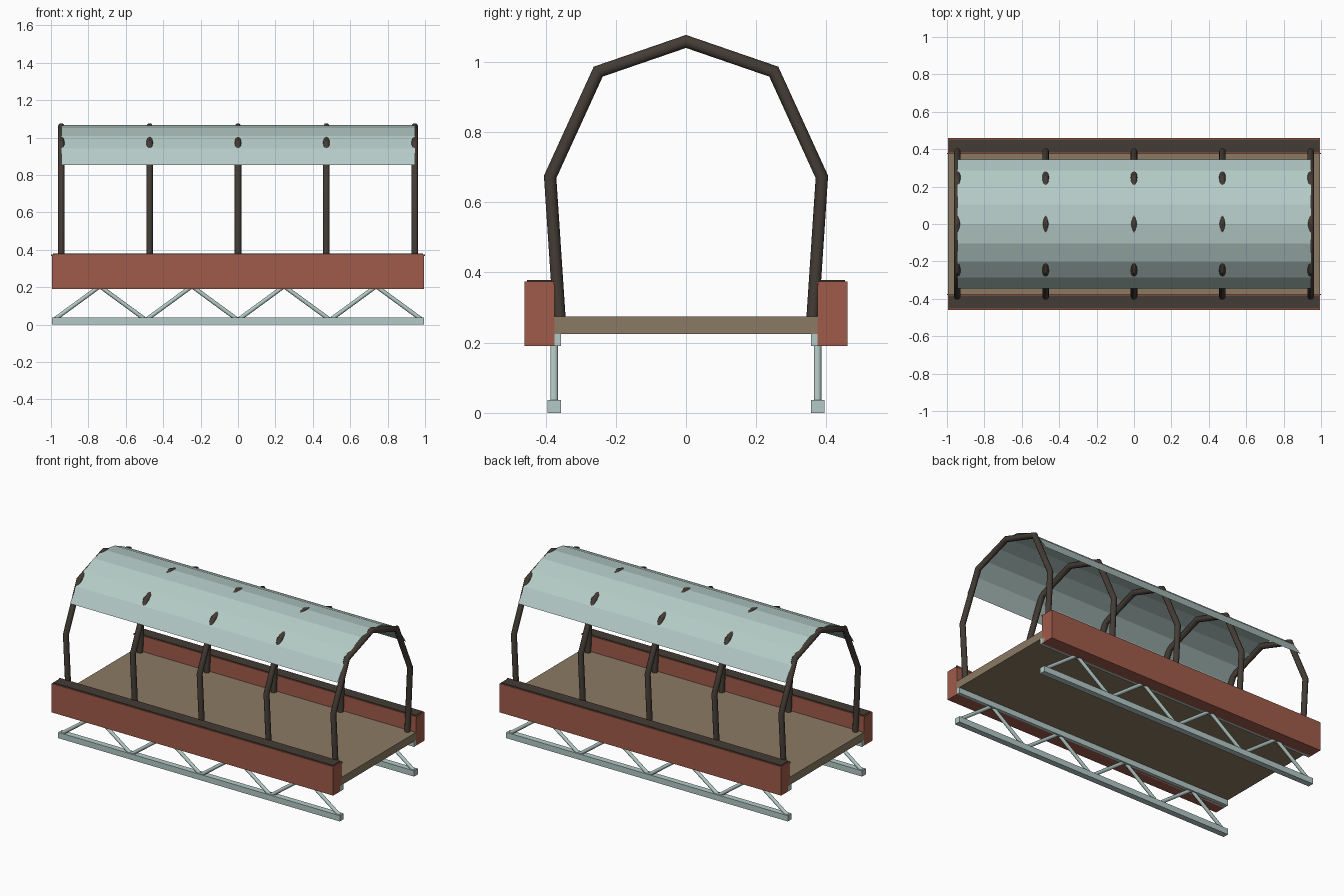
import bpy, bmesh
from math import sin, cos, pi, radians
from mathutils import Vector

cube = bpy.data.objects.get("Cube")
if cube:
    bpy.data.objects.remove(cube, do_unlink=True)


def material(name, rgb):
    # sRGB 0-255 to linear
    lin = [((c / 255 + 0.055) / 1.055) ** 2.4 for c in rgb]
    m = bpy.data.materials.new(name)
    m.use_nodes = True
    m.diffuse_color = (*lin, 1)
    m.node_tree.nodes["Principled BSDF"].inputs["Base Color"].default_value = (*lin, 1)
    return m


RED = material("brick red", (160, 91, 74))
STEEL = material("pale blue steel", (180, 202, 198))
WOOD = material("deck brown", (139, 122, 100))
DARK = material("dark brown", (68, 60, 53))


def finish(name, bm, mat, smooth=False):
    bmesh.ops.recalc_face_normals(bm, faces=bm.faces)
    me = bpy.data.meshes.new(name)
    bm.to_mesh(me)
    bm.free()
    me.materials.append(mat)
    ob = bpy.data.objects.new(name, me)
    bpy.context.collection.objects.link(ob)
    if smooth:
        bpy.ops.object.select_all(action='DESELECT')
        ob.select_set(True)
        bpy.context.view_layer.objects.active = ob
        bpy.ops.object.shade_smooth_by_angle(angle=radians(35))
    return ob


def box(name, mat, x, y, z):
    # x, y and z are (low, high) ranges
    bm = bmesh.new()
    bmesh.ops.create_cube(bm, size=1)
    for v in bm.verts:
        v.co = [r[0] if c < 0 else r[1] for c, r in zip(v.co, (x, y, z))]
    return finish(name, bm, mat)


def sweep(bm, path, side, r, sides=12):
    # round tube along a planar path with mitred joints
    path = [Vector(p) for p in path]
    side = Vector(side)
    rings = []
    for i, p in enumerate(path):
        before = (p - path[i - 1]).normalized() if i else None
        after = (path[i + 1] - p).normalized() if i + 1 < len(path) else None
        tangent = ((before or after) + (after or before)).normalized()
        normal = side.cross(tangent) / tangent.dot(after or before)
        rings.append([bm.verts.new(p + r * (normal * cos(a) + side * sin(a)))
                      for a in (2 * pi * k / sides for k in range(sides))])
    for a, b in zip(rings, rings[1:]):
        for k in range(sides):
            n = (k + 1) % sides
            bm.faces.new((a[k], a[n], b[n], b[k]))
    bm.faces.new(rings[0])
    bm.faces.new(rings[-1])


L = 0.995

# Deck
box("deck", WOOD, (-L, L), (-0.375, 0.375), (0.225, 0.275))

# Planters, their fill, and trusses on both sides
for s, label in ((-1, "right"), (1, "left")):
    def span(a, b):
        return tuple(sorted((s * a, s * b)))
    box(label + "_planter", RED, (-L, L), span(0.375, 0.46), (0.19, 0.374))
    box(label + "_planter_fill", DARK, (-0.988, 0.988), span(0.382, 0.453), (0.37, 0.379))
    box(label + "_planter_lip", RED, (-1, 1), span(0.373, 0.379), (0.366, 0.376))
    box(label + "_lower_chord", STEEL, (-L, L), span(0.356, 0.394), (0, 0.037))
    box(label + "_upper_chord", STEEL, (-L, L), span(0.356, 0.394), (0.19, 0.225))
    bm = bmesh.new()
    nodes = [(-0.985 + 0.24625 * i, s * 0.375, 0.205 if i % 2 else 0.025) for i in range(9)]
    for a, b in zip(nodes, nodes[1:]):
        sweep(bm, (a, b), (0, 1, 0), 0.011)
    finish(label + "_truss_diagonals", bm, STEEL, True)

# Bent frames
half = [(0.36, 0.265), (0.387, 0.672), (0.25, 0.972)]
profile = [(-y, z) for y, z in half] + [(0, 1.058)] + half[::-1]
for i in range(5):
    x = 0.4725 * (i - 2)
    bm = bmesh.new()
    sweep(bm, [(x, y, z) for y, z in profile], (1, 0, 0), 0.0175)
    finish(f"roof_frame_{i + 1}", bm, DARK, True)

# Thin faceted roof sheet
bm = bmesh.new()
R, CENTRE, HALF_ANGLE = 0.386, 0.681, radians(63.4)
rows = []
for i in range(9):
    a = HALF_ANGLE * (i - 4) / 4
    rows.append([bm.verts.new((x, R * sin(a), CENTRE + R * cos(a))) for x in (-0.945, 0.945)])
for a, b in zip(rows, rows[1:]):
    bm.faces.new((a[0], a[1], b[1], b[0]))
finish("roof_sheet", bm, STEEL)
